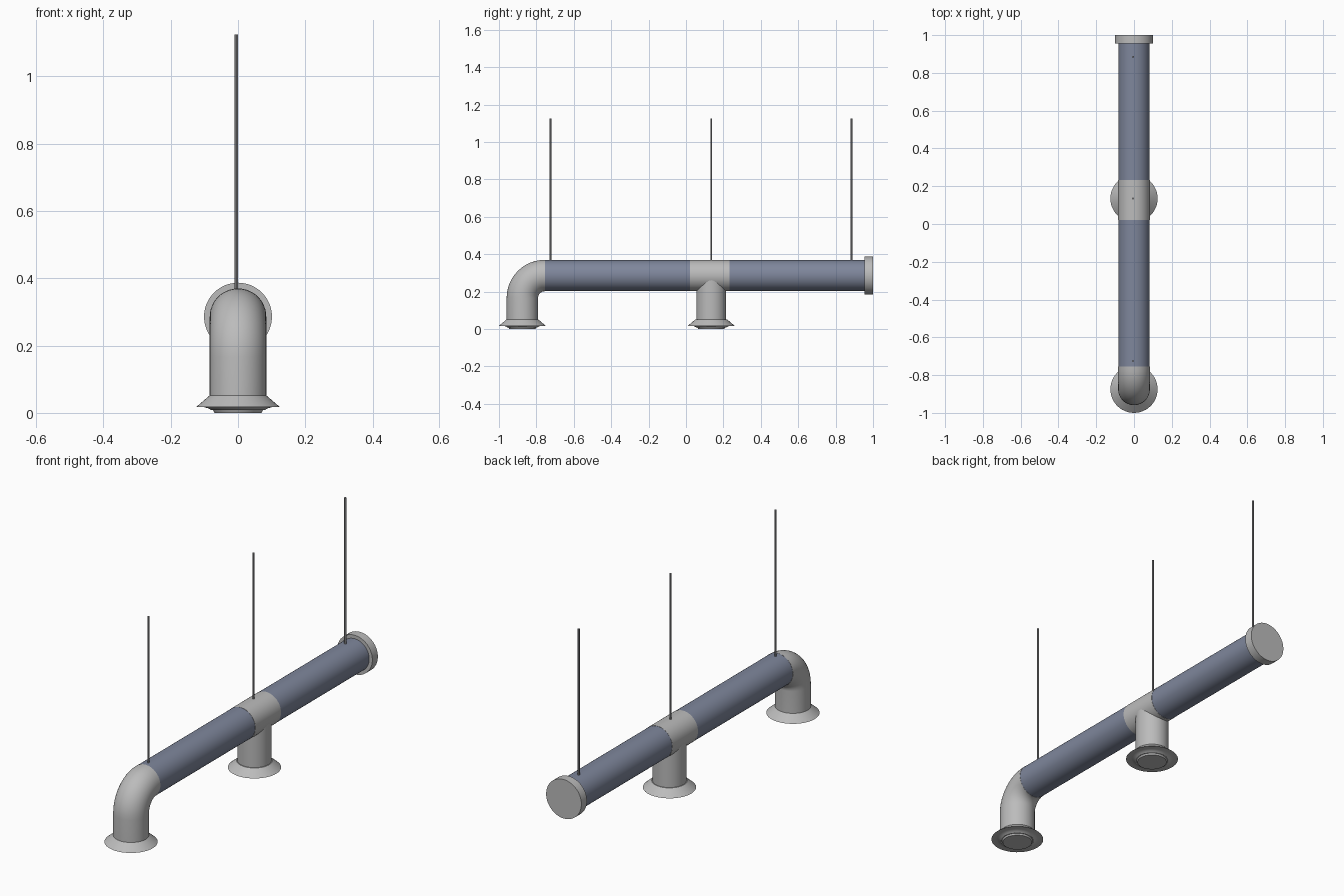
import bpy, bmesh, math
from mathutils import Vector

if "Cube" in bpy.data.objects:
    bpy.data.objects.remove(bpy.data.objects["Cube"])


def material(name, rgb):
    m = bpy.data.materials.new(name)
    m.diffuse_color = (*rgb, 1)
    m.use_nodes = True
    m.node_tree.nodes["Principled BSDF"].inputs["Base Color"].default_value = m.diffuse_color
    return m


GREY = material("light_grey_metal", (0.50, 0.50, 0.50))
BLUE = material("blue_grey_duct", (0.21, 0.24, 0.33))
ROD = material("rod_steel", (0.30, 0.30, 0.31))
AXIS_Z, R = 0.286, 0.084
ELBOW_Y, TEE_Y = -0.875, 0.135


def sweep(name, rings, mat, sides=48):
    """Skin circles given as (centre, axis tilt angle from +z toward +y, radius)."""
    bm = bmesh.new()
    loops = []
    for c, a, r in rings:
        side = Vector((1, 0, 0))
        up = Vector((0, math.cos(a), -math.sin(a)))
        loops.append([bm.verts.new(Vector(c) + r * (math.cos(t) * side + math.sin(t) * up))
                      for t in (2 * math.pi * i / sides for i in range(sides))])
    for l0, l1 in zip(loops, loops[1:]):
        for i in range(sides):
            j = (i + 1) % sides
            bm.faces.new((l0[i], l0[j], l1[j], l1[i]))
    bm.faces.new(loops[0][::-1])
    bm.faces.new(loops[-1])
    bmesh.ops.recalc_face_normals(bm, faces=bm.faces)
    me = bpy.data.meshes.new(name)
    bm.to_mesh(me)
    bm.free()
    me.materials.append(mat)
    ob = bpy.data.objects.new(name, me)
    bpy.context.collection.objects.link(ob)
    bpy.ops.object.select_all(action='DESELECT')
    ob.select_set(True)
    bpy.context.view_layer.objects.active = ob
    bpy.ops.object.shade_smooth_by_angle(angle=math.radians(30))
    return ob


def along_y(name, y0, y1, r, mat):
    return sweep(name, [((0, y, AXIS_Z), math.pi / 2, r) for y in (y0, y1)], mat)


# Straight duct runs, tee sleeve and end cap
along_y("front_duct", -0.755, 0.025, 0.083, BLUE)
along_y("rear_duct", 0.23, 0.96, 0.083, BLUE)
along_y("tee_sleeve", 0.022, 0.232, R, GREY)
along_y("end_cap", 0.955, 1.0, 0.101, GREY)

# Tee branch going down
sweep("tee_branch", [((0, TEE_Y, z), 0, 0.080) for z in (0.045, AXIS_Z)], GREY)

# Elbow: vertical drop, then a quarter bend into the duct
bend = 0.12
rings = [((0, ELBOW_Y, 0.045), 0, R)]
for i in range(13):
    a = math.pi / 2 * i / 12
    rings.append(((0, ELBOW_Y + bend - bend * math.cos(a),
                   AXIS_Z - bend + bend * math.sin(a)), a, R))
sweep("elbow", rings, GREY)

# Flared diffusers with stepped undersides
profile = [(0.0, 0.070), (0.008, 0.074), (0.008, 0.080), (0.013, 0.087),
           (0.017, 0.100), (0.017, 0.125), (0.052, 0.084)]
for name, y in (("elbow_diffuser", ELBOW_Y), ("tee_diffuser", TEE_Y)):
    sweep(name, [((0, y, z), 0, r) for z, r in profile], GREY)

# Hanger rods
for name, y in (("front_rod", -0.725), ("middle_rod", TEE_Y), ("rear_rod", 0.885)):
    sweep(name, [((-0.005, y, z), 0, 0.005) for z in (0.36, 1.125)], ROD, 12)
